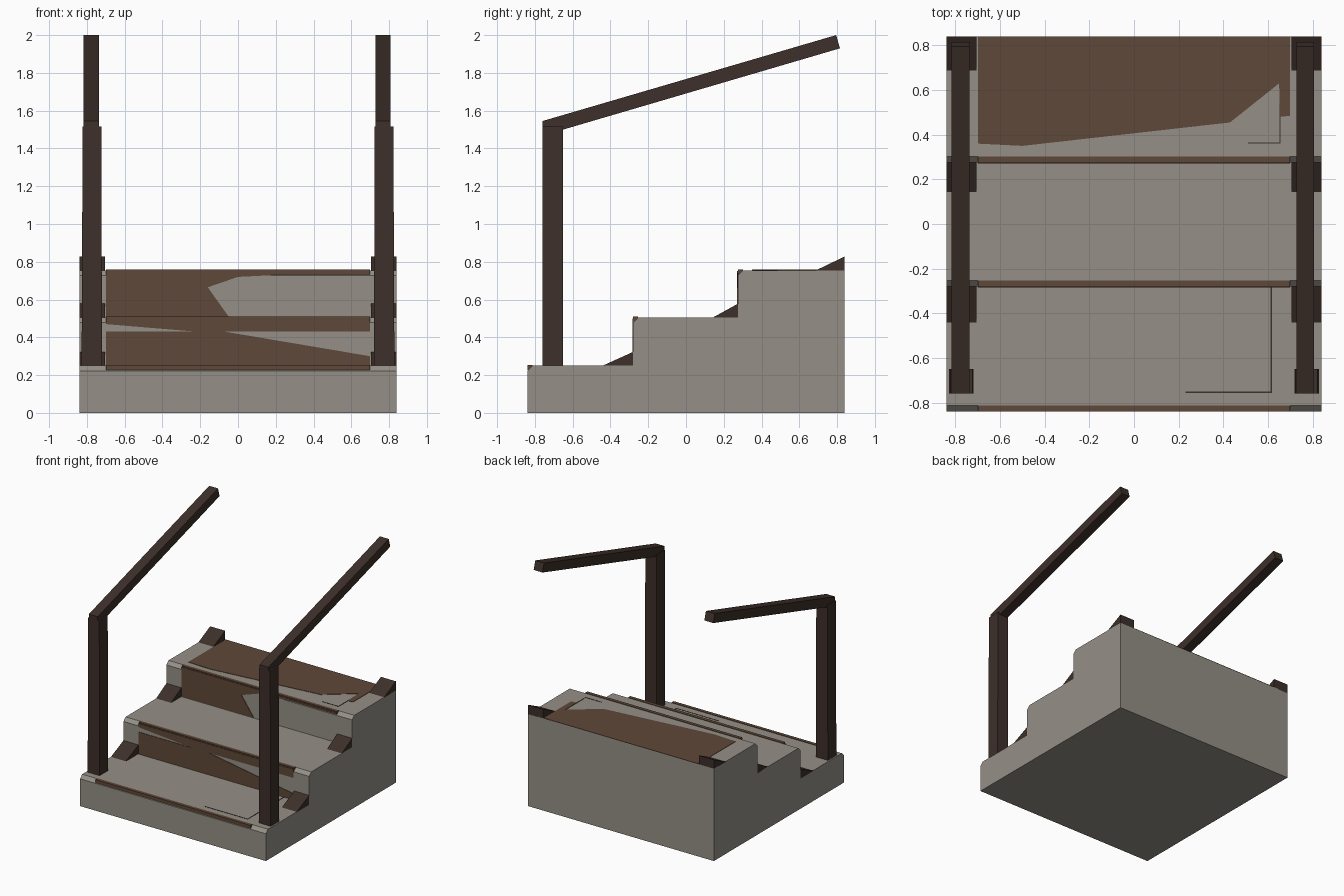
import bpy
import bmesh
from mathutils import Vector

cube = bpy.data.objects.get("Cube")
if cube:
    bpy.data.objects.remove(cube, do_unlink=True)


def material(name, rgb):
    m = bpy.data.materials.new(name)
    m.use_nodes = True
    m.diffuse_color = (*rgb, 1)
    m.node_tree.nodes["Principled BSDF"].inputs["Base Color"].default_value = (*rgb, 1)
    return m


STONE = material("grey stone", (0.30, 0.275, 0.24))
WOOD = material("brown wood", (0.115, 0.065, 0.041))
DARK = material("dark wood", (0.047, 0.029, 0.023))


def prism(name, outline, axis, start, end, mat):
    """Extrude a 2D outline along an axis; the outline fills the other two axes."""
    def place(p, depth):
        c = list(p)
        c.insert("xyz".index(axis), depth)
        return Vector(c)
    bm = bmesh.new()
    face = bm.faces.new([bm.verts.new(place(p, start)) for p in outline])
    ext = bmesh.ops.extrude_face_region(bm, geom=[face])
    shift = place((0, 0), end - start)
    for v in ext["geom"]:
        if isinstance(v, bmesh.types.BMVert):
            v.co += shift
    bmesh.ops.recalc_face_normals(bm, faces=bm.faces)
    mesh = bpy.data.meshes.new(name)
    bm.to_mesh(mesh)
    bm.free()
    mesh.materials.append(mat)
    ob = bpy.data.objects.new(name, mesh)
    bpy.context.collection.objects.link(ob)
    return ob


def rect(a0, b0, a1, b1):
    return [(a0, b0), (a1, b0), (a1, b1), (a0, b1)]


HALF = 0.84       # half width and depth
INNER = 0.70      # half width of the wooden inlay
CUT = 0.027       # chamfer on the step edges
RISERS = [-HALF, -0.28, 0.275]
TREADS = [0.25, 0.505, 0.755]

# Stone staircase with chamfered step edges
outline = [(-HALF, 0)]
for i, (y, z) in enumerate(zip(RISERS, TREADS)):
    if i:
        outline.append((y, TREADS[i - 1]))
    outline += [(y, z - CUT), (y + CUT, z)]
outline += [(HALF, TREADS[-1]), (HALF, 0)]
prism("stone_stairs", outline, "x", -HALF, HALF, STONE)

# Wooden nosings along the step edges
for i, (y, z) in enumerate(zip(RISERS, TREADS)):
    prism(f"nosing_{i + 1}", rect(y, z - 0.022, y + CUT, z + 0.004),
          "x", -INNER, INNER, WOOD)

# Exposed wood patches on the risers and the top landing
y2, y3 = RISERS[1:]
prism("lower_riser_wood", [(-0.7, 0.25), (0.7, 0.25), (0.7, 0.30), (-0.07, 0.43), (-0.7, 0.43)],
      "y", y2 - 0.004, y2 + 0.003, WOOD)
prism("lower_riser_board", [(-0.7, 0.47), (-0.22, 0.43), (0.7, 0.43), (0.7, 0.5), (-0.7, 0.5)],
      "y", y2 - 0.004, y2 + 0.003, WOOD)
prism("upper_riser_wood", [(-0.7, 0.51), (-0.05, 0.51), (-0.16, 0.665), (0, 0.72),
                           (0.3, 0.735), (0.7, 0.74), (0.7, 0.75), (-0.7, 0.75)],
      "y", y3 - 0.004, y3 + 0.003, WOOD)
prism("landing_wood", [(-0.7, HALF), (0.7, HALF), (0.7, 0.485), (0.655, 0.48), (0.65, 0.63),
                       (0.43, 0.455), (-0.5, 0.35), (-0.7, 0.36)],
      "z", 0.752, 0.758, WOOD)

# Fine seams on the bottom tread and the landing
SEAMS = [(0.612, -0.755, 0.618, -0.28, 0), (0.23, -0.757, 0.618, -0.751, 0),
         (0.652, 0.36, 0.657, 0.6, 2), (0.51, 0.36, 0.657, 0.365, 2)]
for i, (*box, step) in enumerate(SEAMS):
    prism(f"seam_{i + 1}", rect(*box), "z", TREADS[step] - 0.003, TREADS[step] + 0.002, DARK)

# Posts, sloping handrails and corner wedges on both sides
BACKS = [-0.28, 0.275, HALF]
LENGTHS = [0.17, 0.14, 0.16]
for side, s in (("left", 1), ("right", -1)):
    post = prism(f"{side}_post", rect(s * 0.72, -0.76, s * 0.828, -0.65), "z", 0.24, 1.515, DARK)
    for v in post.data.vertices:
        if v.co.z > 1:
            v.co.x = s * 0.773 + (v.co.x - s * 0.774) * 0.92
    r = 0.767 if s > 0 else -0.777
    prism(f"{side}_handrail", [(-0.76, 1.545), (0.795, 2.0), (0.815, 1.93),
                               (-0.65, 1.50), (-0.76, 1.51)], "x", r - 0.04, r + 0.04, DARK)
    for i, (back, length, z) in enumerate(zip(BACKS, LENGTHS, TREADS)):
        prism(f"{side}_wedge_{i + 1}", [(back - length, z - 0.004), (back, z - 0.004), (back, z + 0.073)],
              "x", s * 0.705, s * HALF, DARK)
